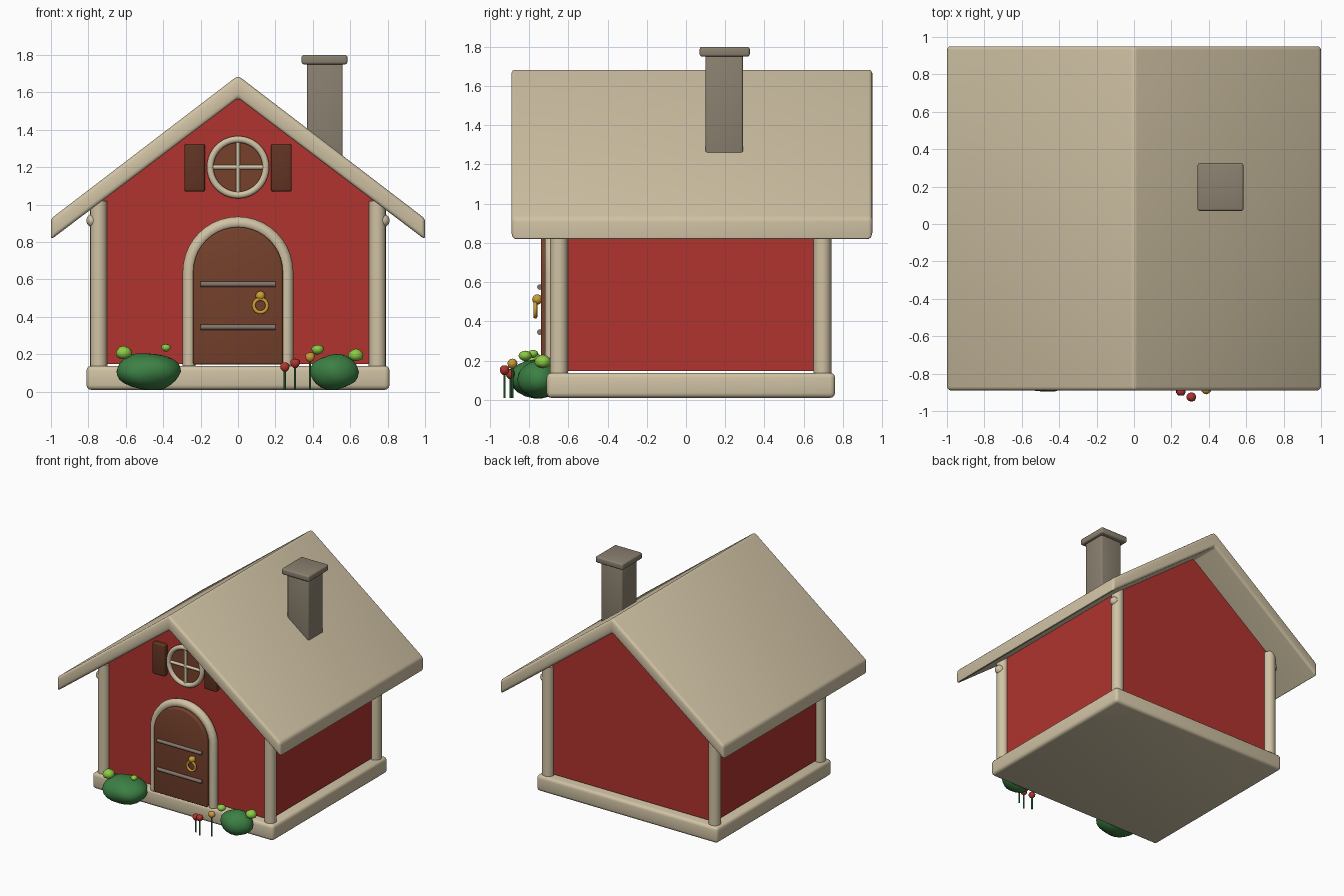
import bpy, bmesh, math, random
from mathutils import Vector, Matrix

random.seed(4)
if "Cube" in bpy.data.objects:
    bpy.data.objects.remove(bpy.data.objects["Cube"], do_unlink=True)


def material(name, r, g, b):
    m = bpy.data.materials.new(name)
    m.use_nodes = True
    lin = [((c / 255 + 0.055) / 1.055) ** 2.4 for c in (r, g, b)] + [1]
    m.diffuse_color = lin
    m.node_tree.nodes["Principled BSDF"].inputs["Base Color"].default_value = lin
    return m


STONE = material("cream stone", 208, 194, 164)
CHIMNEY = material("grey stone", 138, 128, 111)
RED = material("red wall", 176, 52, 46)
DOOR = material("door brown", 118, 65, 44)
DARK = material("dark brown", 98, 52, 35)
IRON = material("grey iron", 132, 117, 106)
GOLD = material("gold", 205, 158, 52)
GREEN = material("bush green", 60, 128, 68)
LIME = material("lime green", 140, 203, 68)
POLLEN = material("yellow flower", 208, 156, 62)


def finish(name, bm, mat, angle=40):
    bmesh.ops.recalc_face_normals(bm, faces=bm.faces)
    me = bpy.data.meshes.new(name)
    bm.to_mesh(me)
    bm.free()
    me.materials.append(mat)
    ob = bpy.data.objects.new(name, me)
    bpy.context.collection.objects.link(ob)
    smooth(ob, angle)
    return ob


def smooth(ob, angle):
    bpy.ops.object.select_all(action="DESELECT")
    ob.select_set(True)
    bpy.context.view_layer.objects.active = ob
    bpy.ops.object.shade_smooth_by_angle(angle=math.radians(angle))


def prism(name, profile, y0, y1, mat, bevel=0.0):
    """Extrude an x-z outline along y, rounding its hard edges."""
    bm = bmesh.new()
    face = bm.faces.new([bm.verts.new((x, y0, z)) for x, z in profile])
    out = bmesh.ops.extrude_face_region(bm, geom=[face])["geom"]
    bmesh.ops.translate(bm, vec=(0, y1 - y0, 0),
                        verts=[v for v in out if isinstance(v, bmesh.types.BMVert)])
    bmesh.ops.recalc_face_normals(bm, faces=bm.faces)
    if bevel:
        hard = [e for e in bm.edges if e.calc_face_angle(0) > 0.5]
        bmesh.ops.bevel(bm, geom=hard, offset=bevel, segments=3,
                        profile=0.5, affect="EDGES", clamp_overlap=True)
    return finish(name, bm, mat)


def box(name, x0, x1, y0, y1, z0, z1, mat, bevel=0.0):
    return prism(name, [(x0, z0), (x1, z0), (x1, z1), (x0, z1)], y0, y1, mat, bevel)


def ball(name, centre, size, mat, lumps=0.0, detail=3):
    bm = bmesh.new()
    bmesh.ops.create_icosphere(bm, subdivisions=detail, radius=1)
    for v in bm.verts:
        k = 1 + lumps * math.sin(4 * v.co.x + 2 * v.co.z + centre[0] * 9) * math.cos(3 * v.co.y)
        v.co = Vector(centre) + Vector([a * b * k for a, b in zip(v.co, size)])
    return finish(name, bm, mat, 60)


def rod(name, a, b, radius, mat, sides=16):
    a, b = Vector(a), Vector(b)
    bm = bmesh.new()
    turn = Vector((0, 0, 1)).rotation_difference(b - a).to_matrix().to_4x4()
    bmesh.ops.create_cone(bm, cap_ends=True, segments=sides, radius1=radius, radius2=radius,
                          depth=(b - a).length, matrix=Matrix.Translation((a + b) / 2) @ turn)
    return finish(name, bm, mat)


def tube(name, points, radius, mat, closed=False):
    """Round tube along a path, turned into a mesh."""
    cu = bpy.data.curves.new(name, "CURVE")
    cu.dimensions = "3D"
    cu.bevel_depth, cu.bevel_resolution, cu.use_fill_caps = radius, 3, True
    sp = cu.splines.new("POLY")
    sp.points.add(len(points) - 1)
    for p, co in zip(sp.points, points):
        p.co = (*co, 1)
    sp.use_cyclic_u = closed
    ob = bpy.data.objects.new(name, cu)
    bpy.context.collection.objects.link(ob)
    bpy.ops.object.select_all(action="DESELECT")
    ob.select_set(True)
    bpy.context.view_layer.objects.active = ob
    bpy.ops.object.convert(target="MESH")
    ob = bpy.context.view_layer.objects.active
    ob.data.materials.clear()
    ob.data.materials.append(mat)
    smooth(ob, 50)


def arc(cx, cz, r, start, end, n):
    steps = [math.radians(start + (end - start) * i / n) for i in range(n + 1)]
    return [(cx + r * math.cos(t), cz + r * math.sin(t)) for t in steps]


def arch(r, spring, foot):
    return [(r, foot)] + arc(0, spring, r, 0, 180, 20) + [(-r, foot)]


# Foundation and gabled walls
box("foundation", -0.81, 0.81, -0.71, 0.76, 0.01, 0.138, STONE, 0.025)
prism("walls", [(-0.74, 0.148), (0.74, 0.148), (0.74, 1.02), (0, 1.58), (-0.74, 1.02)],
      -0.65, 0.695, RED)

# Roof slab
prism("roof", [(0, 1.69), (1, 0.925), (1, 0.813), (0, 1.57), (-1, 0.813), (-1, 0.925)],
      -0.89, 0.95, STONE, 0.02)

# Chimney
box("chimney", 0.37, 0.56, 0.10, 0.29, 1.2, 1.76, CHIMNEY, 0.01)
box("chimney_cap", 0.34, 0.585, 0.07, 0.325, 1.75, 1.8, CHIMNEY, 0.012)

# Corner posts with knobs
for side, x in (("left", 1), ("right", -1)):
    for end, y in (("front", -0.648), ("back", 0.695)):
        rod(f"{end}_{side}_post", (x * 0.745, y, 0.138), (x * 0.745, y, 1.02), 0.046, STONE)
        ball(f"{end}_{side}_post_knob", (x * 0.775, y, 0.915), (0.036,) * 3, STONE)

# Arched door, surround and fittings
prism("door", arch(0.24, 0.64, 0.145), -0.74, -0.64, DOOR, 0.012)
tube("door_frame", [(x, -0.687, z) for x, z in arch(0.262, 0.64, 0.138)], 0.034, STONE)
for i, z in enumerate((0.345, 0.575)):
    rod(f"door_bar_{i}", (-0.2, -0.745, z), (0.2, -0.745, z), 0.014, IRON, 12)
ring = arc(0.12, 0.46, 0.036, 0, 360, 20)[:-1]
tube("door_handle_ring", [(x, -0.768, z) for x, z in ring], 0.01, GOLD, True)
ball("door_handle_knob", (0.12, -0.758, 0.512), (0.026, 0.026, 0.026), GOLD)

# Round window with cross bars and shutters
prism("window_pane", arc(0, 1.2, 0.15, 0, 360, 32)[:-1], -0.665, -0.64, DOOR)
rim = arc(0, 1.2, 0.149, 0, 360, 40)[:-1]
tube("window_frame", [(x, -0.672, z) for x, z in rim], 0.019, STONE, True)
rod("window_bar_upright", (0, -0.67, 1.06), (0, -0.67, 1.34), 0.012, STONE, 12)
rod("window_bar_level", (-0.14, -0.67, 1.2), (0.14, -0.67, 1.2), 0.012, STONE, 12)
for side, x in (("left", 0.232), ("right", -0.232)):
    box(f"{side}_shutter", x - 0.055, x + 0.055, -0.69, -0.64, 1.07, 1.325, DARK, 0.012)

# Bushes with bright tufts
ball("right_bush", (-0.48, -0.755, 0.108), (0.178, 0.148, 0.1), GREEN, 0.05)
ball("left_bush", (0.515, -0.75, 0.105), (0.127, 0.105, 0.095), GREEN, 0.05)
tufts = [(-0.61, -0.78, 0.208, 0.046), (-0.385, -0.78, 0.235, 0.026),
         (0.425, -0.82, 0.225, 0.033), (0.63, -0.73, 0.195, 0.042)]
for i, (x, y, z, r) in enumerate(tufts):
    ball(f"bush_tuft_{i}", (x, y, z), (r, r, r * 0.8), LIME, 0.08, 2)

# Flowers on thin stems
flowers = [(0.25, -0.895, 0.132, RED), (0.305, -0.925, 0.152, RED), (0.385, -0.885, 0.185, POLLEN)]
for i, (x, y, z, mat) in enumerate(flowers):
    rod(f"flower_stem_{i}", (x, y, 0.01), (x, y, z), 0.006, GREEN, 8)
    ball(f"flower_head_{i}", (x, y, z), (0.027, 0.025, 0.027), mat, 0.1, 2)
